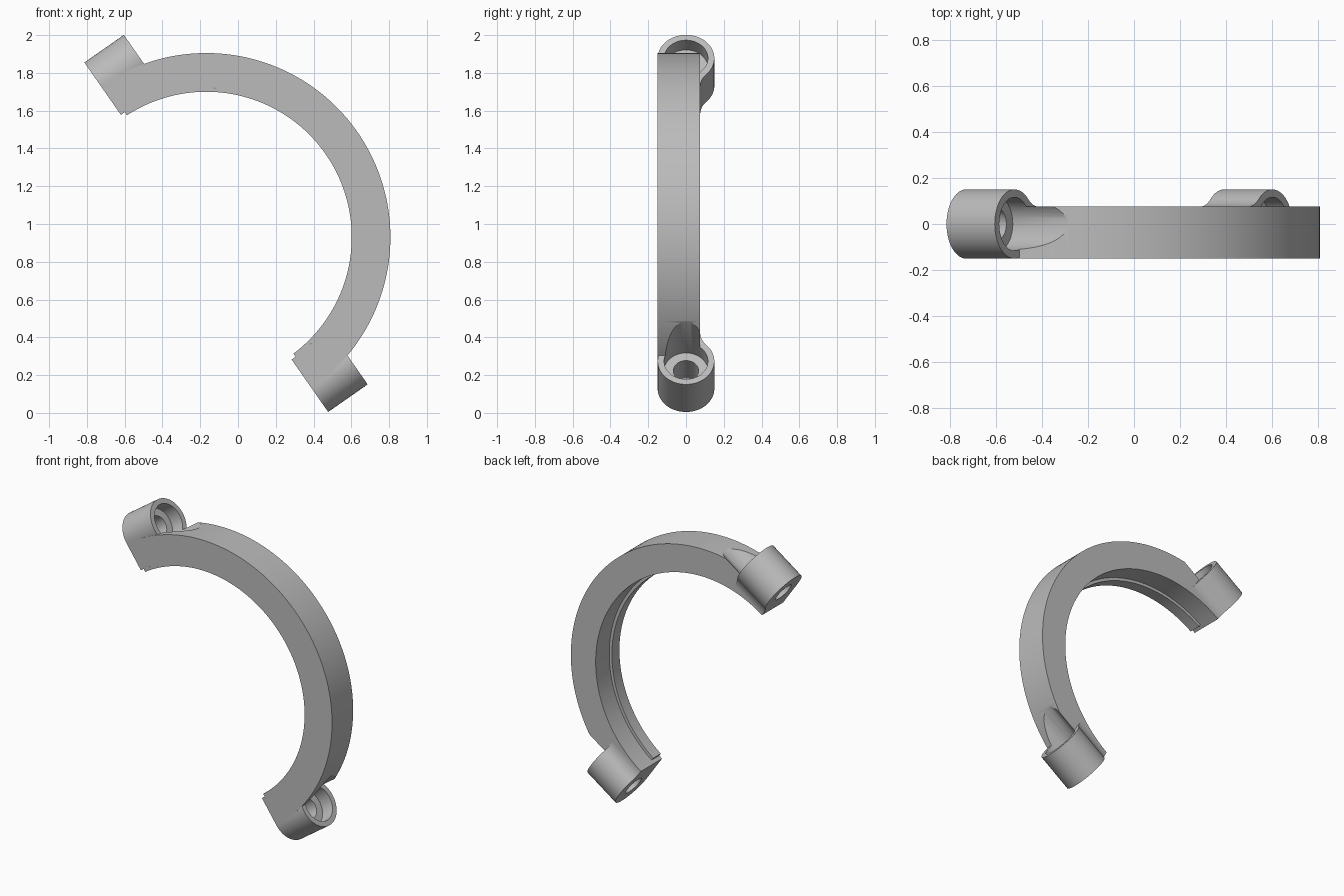
import bpy, bmesh
from math import sin, cos, pi, radians, sqrt, atan2
from mathutils import Matrix, Vector

if "Cube" in bpy.data.objects:
    bpy.data.objects.remove(bpy.data.objects["Cube"], do_unlink=True)

grey = bpy.data.materials.new("plain grey")
grey.use_nodes = True
colour = (0.5, 0.5, 0.5, 1)
grey.diffuse_color = colour
grey.node_tree.nodes["Principled BSDF"].inputs["Base Color"].default_value = colour

# Local frame: x runs along the split plane, z points away from it
PLACE = Matrix.Translation((-0.168, 0, 0.93)) @ Matrix.Rotation(radians(55.1), 4, "Y")
R_OUT, R_BODY, R_LIP = 0.975, 0.79, 0.77
FRONT, BACK = -0.15, 0.075
BOSS_X, BOSS_R, BOSS_H = 0.978, 0.15, 0.255
BORE_R, BORE_FLOOR, HOLE_R = 0.116, 0.165, 0.067


def prism(name, outline, vector):
    """Extrude a closed outline of points along a vector."""
    bm = bmesh.new()
    base = bm.faces.new([bm.verts.new(p) for p in outline])
    extruded = bmesh.ops.extrude_face_region(bm, geom=[base])["geom"]
    moved = [g for g in extruded if isinstance(g, bmesh.types.BMVert)]
    bmesh.ops.translate(bm, verts=moved, vec=vector)
    bmesh.ops.recalc_face_normals(bm, faces=bm.faces[:])
    mesh = bpy.data.meshes.new(name)
    bm.to_mesh(mesh)
    bm.free()
    mesh.materials.append(grey)
    obj = bpy.data.objects.new(name, mesh)
    bpy.context.collection.objects.link(obj)
    obj.matrix_world = PLACE
    return obj


def arc(radius, start, end, steps, cx=0, cy=0):
    angles = [start + (end - start) * i / steps for i in range(steps + 1)]
    return [(cx + radius * cos(a), cy + radius * sin(a)) for a in angles]


def half_ring(name, r_in, r_out, y0, y1, trim=0):
    pts = arc(r_out, trim, pi - trim, 128) + arc(r_in, pi - trim, trim, 128)
    return prism(name, [(x, y0, z) for x, z in pts], Vector((0, y1 - y0, 0)))


def upright(name, pts, side, z0, z1):
    return prism(name, [(side * x, y, z0) for x, y in pts], Vector((0, 0, z1 - z0)))


def combine(target, tool, operation):
    mod = target.modifiers.new(operation.lower(), "BOOLEAN")
    mod.operation, mod.solver, mod.object = operation, "EXACT", tool
    bpy.context.view_layer.objects.active = target
    bpy.ops.object.modifier_apply(modifier=mod.name)
    bpy.data.objects.remove(tool, do_unlink=True)


# Boss outline: a circle flowing through a fillet into the back of the ring
foot = 0.793
run = BOSS_X - foot
fillet = (run ** 2 + BACK ** 2 - BOSS_R ** 2) / (2 * (BOSS_R - BACK))
meet = atan2(BACK + fillet, -run)
boss_outline = arc(BOSS_R, meet, -pi, 72, BOSS_X)
boss_outline.append((foot, 0))
boss_outline += arc(fillet, -pi / 2, meet - pi, 16, foot, BACK + fillet)[:-1]

# Half ring with a screw boss at each end
clamp = half_ring("clamp_half_ring", R_BODY, R_OUT, FRONT, BACK)
for side in (1, -1):
    combine(clamp, upright("screw_boss", boss_outline, side, 0, BOSS_H), "UNION")

# Counterbore that also clears the ring, and the through hole
for side in (1, -1):
    bore = arc(BORE_R, 0, 2 * pi, 64, BOSS_X)[:-1]
    hole = arc(HOLE_R, 0, 2 * pi, 48, BOSS_X)[:-1]
    combine(clamp, upright("counterbore", bore, side, BORE_FLOOR, 0.7), "DIFFERENCE")
    combine(clamp, upright("screw_hole", hole, side, -0.1, 0.3), "DIFFERENCE")

# Thin inner lip along the front, stopping just short of the split plane
lip = half_ring("inner_lip", R_LIP, R_BODY, FRONT, -0.07, 0.033)

# Smooth curved walls, sharp rims
for obj in (clamp, lip):
    bpy.ops.object.select_all(action="DESELECT")
    obj.select_set(True)
    bpy.context.view_layer.objects.active = obj
    bpy.ops.object.shade_smooth_by_angle(angle=radians(30))
